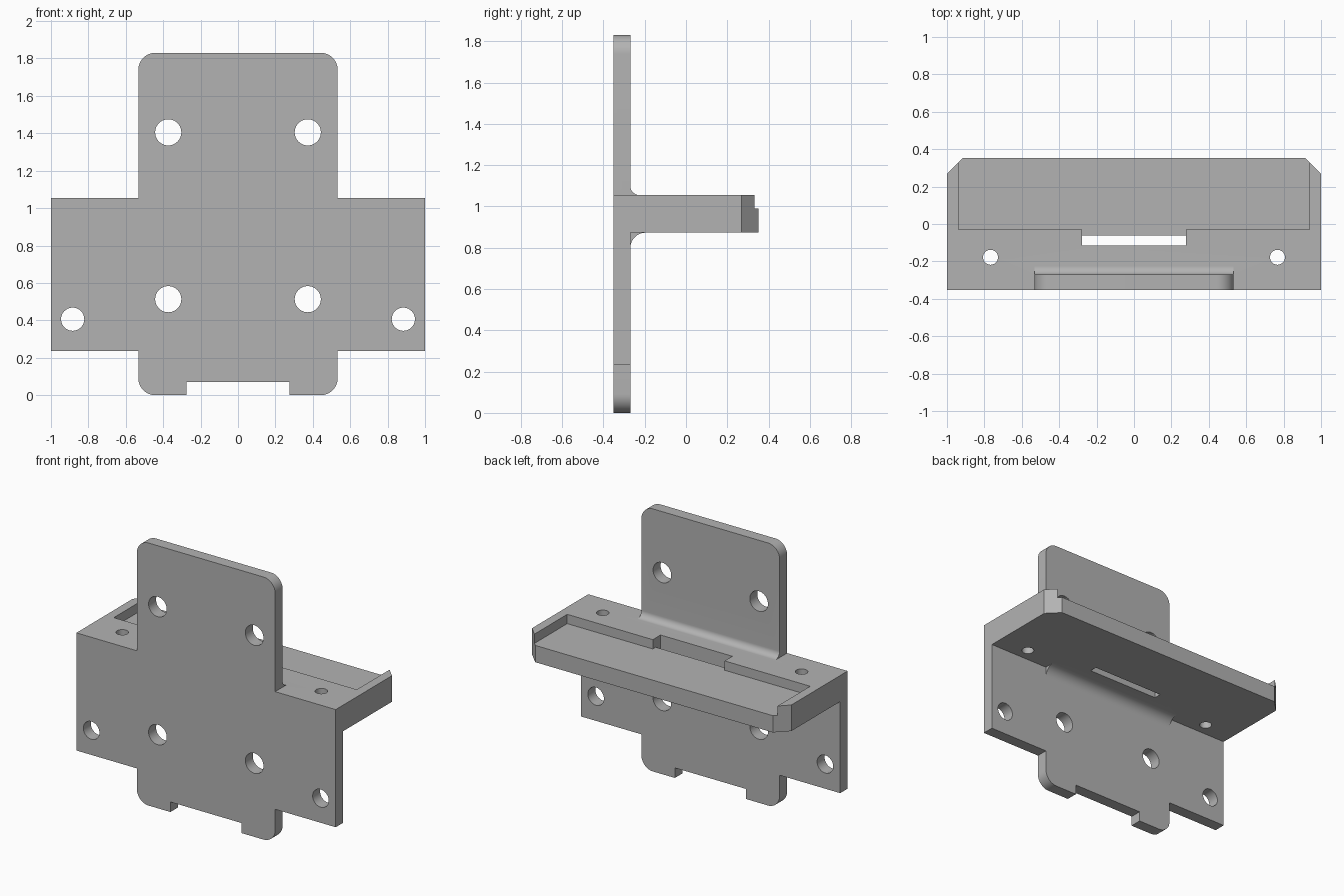
import bpy, bmesh, math
from mathutils import Vector

cube = bpy.data.objects.get("Cube")
if cube:
    bpy.data.objects.remove(cube, do_unlink=True)

grey = bpy.data.materials.new("plain grey")
grey.use_nodes = True
colour = (0.45, 0.45, 0.45, 1)
grey.diffuse_color = colour
grey.node_tree.nodes["Principled BSDF"].inputs["Base Color"].default_value = colour

# Each axis maps (u, v, depth) to x, y, z
AXES = {
    "x": lambda u, v, d: (d, u, v),
    "y": lambda u, v, d: (u, d, v),
    "z": lambda u, v, d: (u, v, d),
}


def prism(name, outline, axis, start, end):
    """Extrude a closed 2D outline along an axis."""
    place = AXES[axis]
    bm = bmesh.new()
    face = bm.faces.new([bm.verts.new(place(u, v, start)) for u, v in outline])
    extruded = bmesh.ops.extrude_face_region(bm, geom=[face])["geom"]
    moved = [g for g in extruded if isinstance(g, bmesh.types.BMVert)]
    bmesh.ops.translate(bm, verts=moved, vec=Vector(place(0, 0, end - start)))
    bmesh.ops.recalc_face_normals(bm, faces=bm.faces)
    mesh = bpy.data.meshes.new(name)
    bm.to_mesh(mesh)
    bm.free()
    mesh.materials.append(grey)
    obj = bpy.data.objects.new(name, mesh)
    bpy.context.collection.objects.link(obj)
    return obj


def arc(u, v, r, a0, a1, steps=12):
    angles = [math.radians(a0 + (a1 - a0) * i / steps) for i in range(steps + 1)]
    return [(u + r * math.cos(a), v + r * math.sin(a)) for a in angles]


def circle(u, v, r):
    return arc(u, v, r, 0, 360, 40)[:-1]


def rect(u0, v0, u1, v1):
    return [(u0, v0), (u1, v0), (u1, v1), (u0, v1)]


def combine(target, other, operation):
    """Apply a boolean and discard the other solid."""
    other.hide_render = True
    mod = target.modifiers.new("combine", "BOOLEAN")
    mod.operation, mod.solver, mod.object = operation, "EXACT", other
    bpy.context.view_layer.objects.active = target
    bpy.ops.object.modifier_apply(modifier=mod.name)
    bpy.data.objects.remove(other, do_unlink=True)


def mirrored(half):
    return half + [(-u, v) for u, v in reversed(half)]


FRONT, INNER, BACK = -0.352, -0.27, 0.352
LOW, HIGH, FLOOR = 0.873, 1.055, 0.99
TOP, NECK, R = 1.83, 0.533, 0.09

# Upright cross-shaped plate with rounded ends and a bottom notch
half = [(0.275, 0.07), (0.275, 0)]
half += arc(NECK - R, R, R, -90, 0)
half += [(NECK, 0.235), (1, 0.235), (1, HIGH), (NECK, HIGH)]
half += arc(NECK - R, TOP - R, R, 0, 90)
bracket = prism("mounting_bracket", mirrored(half), "y", FRONT, INNER)

# Shelf with chamfered back corners
shelf = prism("shelf", mirrored([(1, FRONT), (1, 0.268), (0.916, BACK)]), "z", LOW, HIGH)

# Shelf tray, open at the back, with a step and a through slot
tray = mirrored([(0.277, -0.115), (0.277, -0.03), (0.937, -0.03), (0.937, 0.5)])
combine(shelf, prism("tray_cutter", tray, "z", FLOOR, 1.2), "DIFFERENCE")
slot = rect(-0.277, -0.115, 0.277, -0.062)
combine(shelf, prism("slot_cutter", slot, "z", 0.7, 1.2), "DIFFERENCE")
combine(bracket, shelf, "UNION")

# Rounded fillets above and below the shelf
r_up, r_down = 0.045, 0.075
web = arc(INNER + r_up, HIGH + r_up, r_up, 180, 270)
web += arc(INNER + r_down, LOW - r_down, r_down, 90, 180)
web += [(-0.31, LOW - r_down), (-0.31, HIGH + r_up)]
combine(bracket, prism("fillet", web, "x", -NECK, NECK), "UNION")

# Screw holes through the plate and the shelf
for side in (-1, 1):
    for x, z, r in ((0.373, 1.405, 0.07), (0.373, 0.513, 0.07), (0.884, 0.406, 0.062)):
        hole = prism("plate_hole", circle(side * x, z, r), "y", -0.5, -0.2)
        combine(bracket, hole, "DIFFERENCE")
    hole = prism("shelf_hole", circle(side * 0.767, -0.178, 0.04), "z", 0.7, 1.2)
    combine(bracket, hole, "DIFFERENCE")

# Smooth the curved faces, keep edges crisp
bpy.ops.object.select_all(action="DESELECT")
bracket.select_set(True)
bpy.context.view_layer.objects.active = bracket
bpy.ops.object.shade_smooth_by_angle(angle=math.radians(25))
